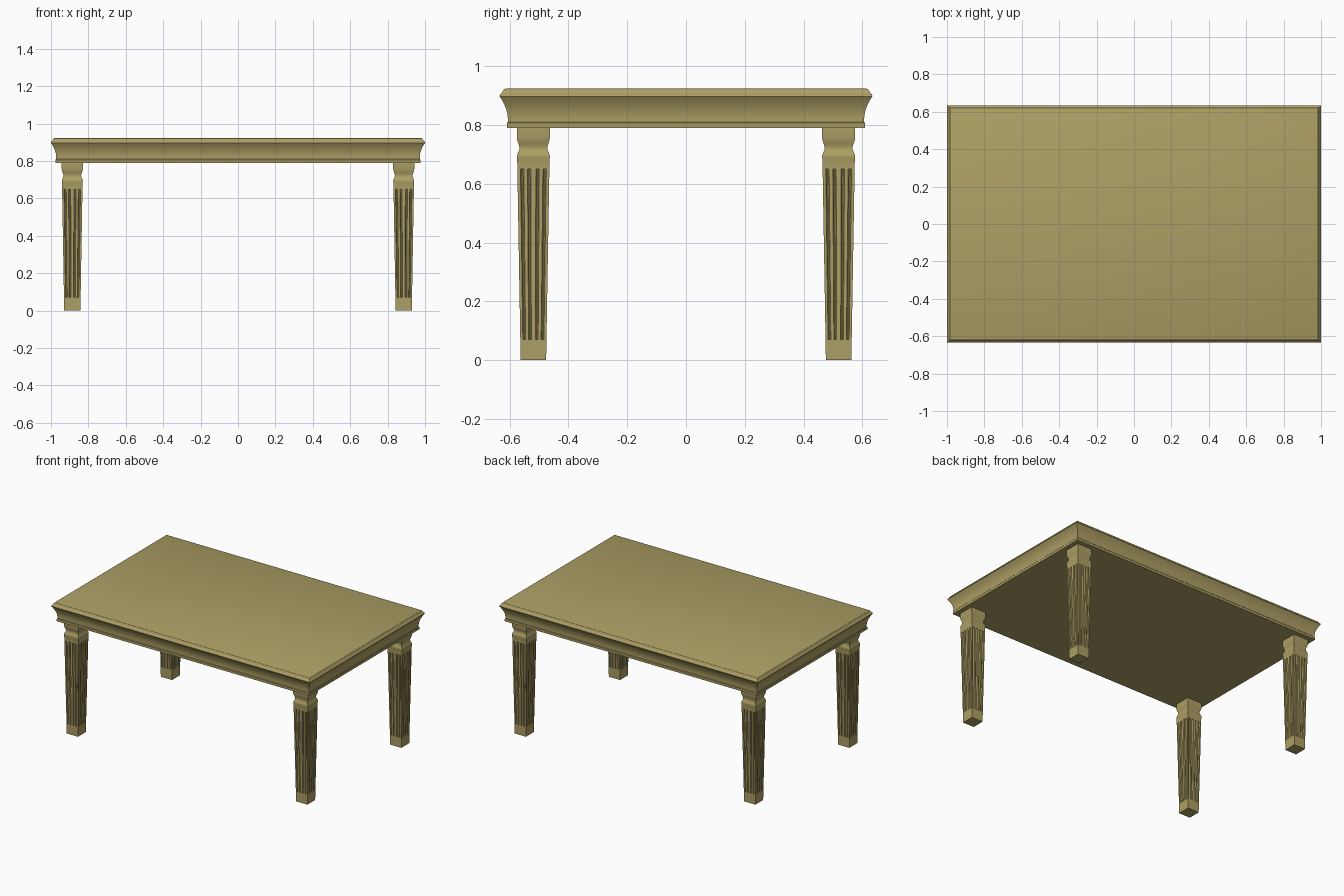
import bpy, bmesh, math

if "Cube" in bpy.data.objects:
    bpy.data.objects.remove(bpy.data.objects["Cube"])

wood = bpy.data.materials.new("wood")
wood.diffuse_color = (0.42, 0.35, 0.13, 1)
wood.use_nodes = True
wood.node_tree.nodes["Principled BSDF"].inputs["Base Color"].default_value = wood.diffuse_color


def loft(name, rings):
    """Skin a stack of closed rings and cap both ends."""
    bm = bmesh.new()
    loops = [[bm.verts.new(p) for p in ring] for ring in rings]
    n = len(loops[0])
    for low, high in zip(loops, loops[1:]):
        for i in range(n):
            j = (i + 1) % n
            bm.faces.new((low[i], low[j], high[j], high[i]))
    bm.faces.new(loops[0][::-1])
    bm.faces.new(loops[-1])
    bmesh.ops.recalc_face_normals(bm, faces=bm.faces[:])
    mesh = bpy.data.meshes.new(name)
    bm.to_mesh(mesh)
    bm.free()
    mesh.materials.append(wood)
    return add_object(name, mesh)


def add_object(name, mesh):
    obj = bpy.data.objects.new(name, mesh)
    bpy.context.collection.objects.link(obj)
    return obj


def smooth(obj):
    bpy.ops.object.select_all(action='DESELECT')
    obj.select_set(True)
    bpy.context.view_layer.objects.active = obj
    bpy.ops.object.shade_smooth_by_angle(angle=math.radians(28))


# Table top: moulded edge given as (inset from widest edge, height)
edge = [(0.025, 0.79), (0.025, 0.806), (0.028, 0.81), (0.028, 0.825),
        (0.026, 0.84), (0.022, 0.855), (0.016, 0.87), (0.008, 0.885),
        (0.0, 0.897), (0.002, 0.904), (0.008, 0.909), (0.010, 0.914),
        (0.015, 0.921), (0.022, 0.924)]


def rectangle(inset, z):
    x, y = 1.0 - inset, 0.634 - inset
    return [(-x, -y, z), (x, -y, z), (x, y, z), (-x, y, z)]


smooth(loft("table_top", [rectangle(i, z) for i, z in edge]))

# Legs: square section with four rounded flutes on every side
FLUTES = (-0.70, -0.26, 0.26, 0.70)    # centres, as a fraction of half width
RADIUS = 0.105


def leg_ring(half, z, depth):
    side = [(-1.0, 1.0)]
    for c in FLUTES:
        for k in range(6):
            a = math.pi * k / 5
            side.append((c - RADIUS * math.cos(a), 1 - depth * math.sin(a)))
    ring = []
    for q in range(4):
        ca, sa = round(math.cos(q * math.pi / 2)), round(math.sin(q * math.pi / 2))
        for u, v in side:
            x, y = u * half, -v * half
            ring.append((x * ca - y * sa, x * sa + y * ca, z))
    return ring


# (half width, height, flute depth)
leg_profile = [(0.0435, 0.0, 0), (0.0445, 0.07, 0), (0.0445, 0.07, 0.15),
               (0.0545, 0.65, 0.15), (0.0545, 0.65, 0), (0.055, 0.685, 0),
               (0.0565, 0.69, 0), (0.0555, 0.698, 0), (0.052, 0.706, 0),
               (0.048, 0.716, 0), (0.0475, 0.724, 0), (0.050, 0.734, 0),
               (0.054, 0.745, 0), (0.0565, 0.757, 0), (0.0565, 0.792, 0)]

leg = loft("front_left_leg", [leg_ring(*p) for p in leg_profile])
smooth(leg)
leg.location = (-0.886, -0.519, 0)
for name, sx, sy in (("front_right_leg", 1, -1), ("back_left_leg", -1, 1),
                     ("back_right_leg", 1, 1)):
    add_object(name, leg.data).location = (0.886 * sx, 0.519 * sy, 0)
